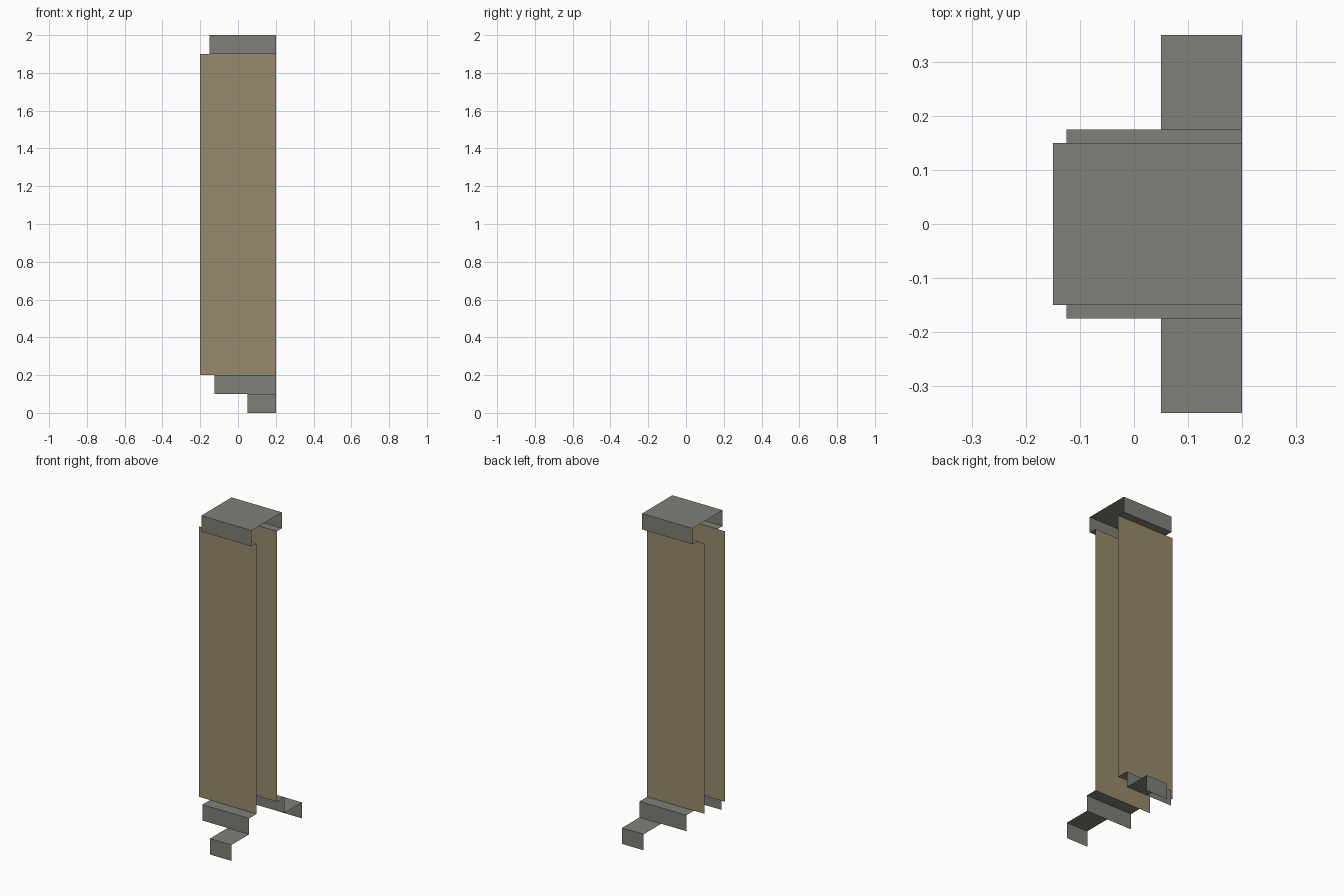
import bpy

if "Cube" in bpy.data.objects:
    bpy.data.objects.remove(bpy.data.objects["Cube"])


def material(name, rgb):
    m = bpy.data.materials.new(name)
    m.diffuse_color = (*rgb, 1)
    m.use_nodes = True
    m.node_tree.nodes["Principled BSDF"].inputs["Base Color"].default_value = m.diffuse_color
    return m


stone = material("grey stone", (0.212, 0.216, 0.188))
tan = material("tan panel", (0.314, 0.254, 0.153))


def strip(name, path, x0, x1, mat):
    """Sweep an open (y, z) path along x; a path running front to back faces outward."""
    verts = [(x, y, z) for y, z in path for x in (x0, x1)]
    faces = [(2 * i, 2 * i + 1, 2 * i + 3, 2 * i + 2) for i in range(len(path) - 1)]
    mesh = bpy.data.meshes.new(name)
    mesh.from_pydata(verts, [], faces)
    mesh.materials.append(mat)
    obj = bpy.data.objects.new(name, mesh)
    bpy.context.collection.objects.link(obj)
    return obj


def strip_pair(name, path, x0, x1, mat):
    """Front strip plus its mirror image at the back."""
    strip("front_" + name, path, x0, x1, mat)
    strip("back_" + name, [(-y, z) for y, z in reversed(path)], x0, x1, mat)


# Cap: top, sides and small return ledges, open at both ends
strip("cap", [(-0.1, 1.9), (-0.15, 1.9), (-0.15, 2), (0.15, 2), (0.15, 1.9), (0.1, 1.9)],
      -0.15, 0.2, stone)

# Tall column panels
strip_pair("column_panel", [(-0.1, 0.2), (-0.1, 1.9)], -0.2, 0.2, tan)

# Upper base step
strip_pair("upper_step", [(-0.175, 0.1), (-0.175, 0.2), (-0.1, 0.2)], -0.125, 0.2, stone)

# Lower foot step
strip_pair("lower_step", [(-0.35, 0), (-0.35, 0.1), (-0.175, 0.1)], 0.05, 0.2, stone)
